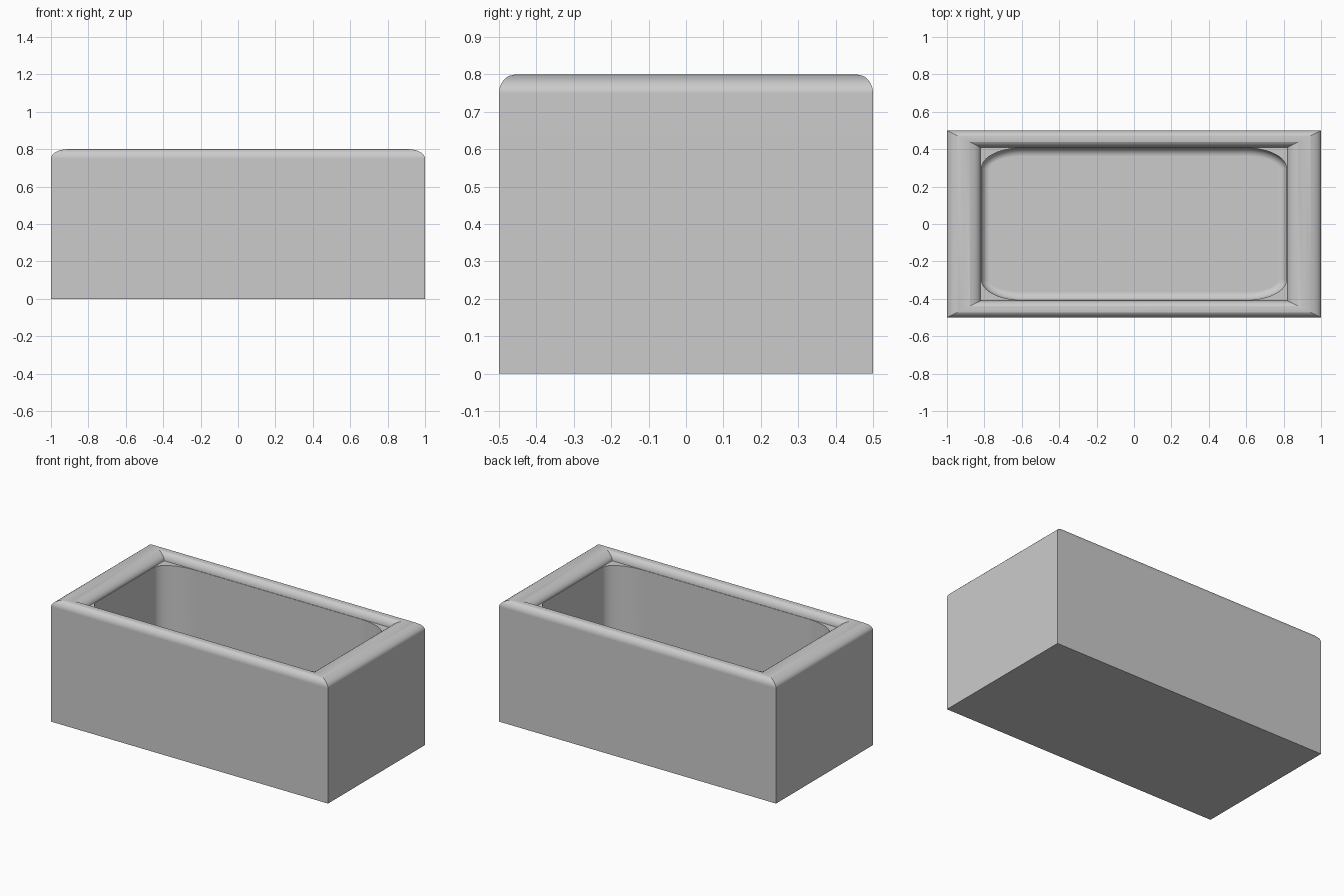
import bpy
import bmesh
from math import sin, cos, pi, radians

old = bpy.data.objects.get("Cube")
if old:
    bpy.data.objects.remove(old, do_unlink=True)

CORNER = 16                       # steps round each basin corner
OUT_X, OUT_Y, TOP = 1.0, 0.5, 0.8
RIM_X, RIM_Y, RIM_H = 0.09, 0.045, 0.05   # half widths and height of the rounded rim
LEDGE = TOP - RIM_H
FLOOR = 0.1


def ring(hx, hy, z, rx=0.0, ry=0.0):
    """Rectangle with elliptical corners, same point count for every ring."""
    pts = []
    for q in range(4):
        sx = 1 if q in (0, 3) else -1
        sy = 1 if q < 2 else -1
        for i in range(CORNER + 1):
            a = (q + i / CORNER) * pi / 2
            pts.append((sx * (hx - rx) + rx * cos(a), sy * (hy - ry) + ry * sin(a), z))
    return pts


# Outer wall, then the half-round rim from outside to inside
rings = [ring(OUT_X, OUT_Y, 0)]
quarter = [67.5 * i / 6 for i in range(7)]
for deg in quarter + [90] + [180 - d for d in reversed(quarter)]:
    t = radians(deg)
    rings.append(ring(OUT_X - RIM_X * (1 - cos(t)),
                      OUT_Y - RIM_Y * (1 - cos(t)),
                      LEDGE + RIM_H * sin(t)))

# Basin: straight wall with round corners, then a fillet into the floor
BX, BY, RX, RY, FILLET = 0.816, 0.407, 0.22, 0.11, 0.045
rings.append(ring(BX, BY, LEDGE, RX, RY))
for i in range(7):
    t = i / 6 * pi / 2
    inset = FILLET * (1 - cos(t))
    rings.append(ring(BX - inset, BY - inset, FLOOR + FILLET * (1 - sin(t)),
                      RX - inset, RY - inset))

# Loft the rings and cap both ends
bm = bmesh.new()
loops = [[bm.verts.new(p) for p in r] for r in rings]
n = len(loops[0])
for a, b in zip(loops, loops[1:]):
    for i in range(n):
        j = (i + 1) % n
        bm.faces.new((a[i], a[j], b[j], b[i]))
bm.faces.new(loops[0][::-1])
bm.faces.new(loops[-1])
bmesh.ops.remove_doubles(bm, verts=bm.verts, dist=0.0001)
bmesh.ops.recalc_face_normals(bm, faces=bm.faces)

# Smooth curves, with sharp corners and a crisp line each side of the rim top
crest = LEDGE + RIM_H * sin(radians(67.5))
for f in bm.faces:
    f.smooth = True
for e in bm.edges:
    on_crest = all(abs(v.co.z - crest) < 0.0005 for v in e.verts)
    e.smooth = not on_crest and e.calc_face_angle(0) < radians(30)

mesh = bpy.data.meshes.new("bathtub")
bm.to_mesh(mesh)
bm.free()
tub = bpy.data.objects.new("bathtub", mesh)
bpy.context.collection.objects.link(tub)
weighted = tub.modifiers.new("even_shading", "WEIGHTED_NORMAL")
weighted.keep_sharp = True

# Plain grey
colour = (0.6, 0.6, 0.6, 1)
grey = bpy.data.materials.new("light_grey")
grey.use_nodes = True
grey.diffuse_color = colour
grey.node_tree.nodes["Principled BSDF"].inputs["Base Color"].default_value = colour
mesh.materials.append(grey)
